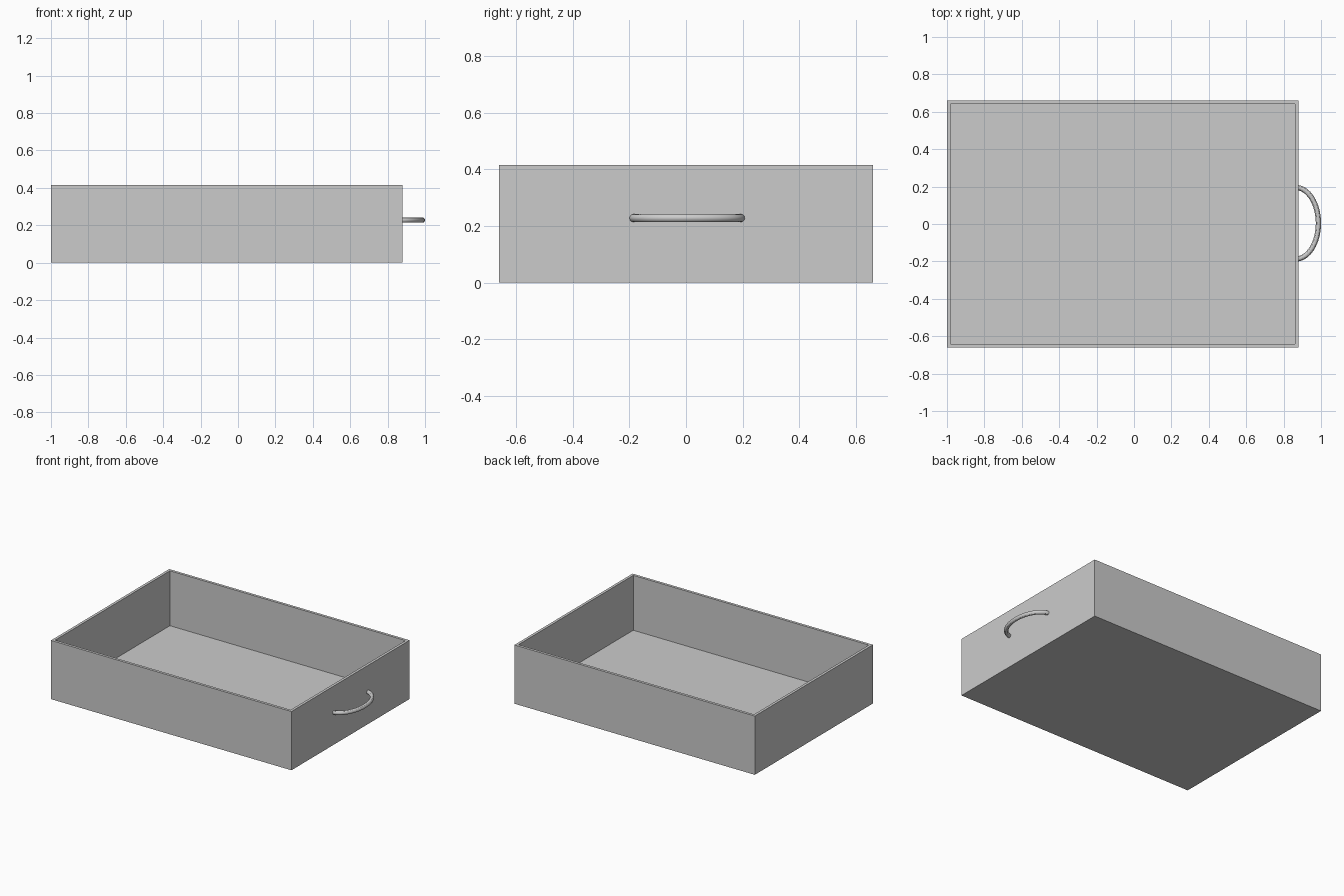
import bpy, bmesh, math

if "Cube" in bpy.data.objects:
    bpy.data.objects.remove(bpy.data.objects["Cube"])

X0, X1, Y, H, T = -1.0, 0.88, 0.66, 0.415, 0.027

# Open tray: solid box, top face inset to the rim and pushed down to the floor
bm = bmesh.new()
bmesh.ops.create_cube(bm, size=1)
for v in bm.verts:
    v.co.x = X1 if v.co.x > 0 else X0
    v.co.y = Y if v.co.y > 0 else -Y
    v.co.z = H if v.co.z > 0 else 0
bm.normal_update()
top = max(bm.faces, key=lambda f: f.calc_center_median().z)
bmesh.ops.inset_region(bm, faces=[top], thickness=T)
well = bmesh.ops.extrude_face_region(bm, geom=[top])["geom"]
bmesh.ops.translate(bm, vec=(0, 0, T - H), verts=[g for g in well if isinstance(g, bmesh.types.BMVert)])
if top.is_valid:
    bmesh.ops.delete(bm, geom=[top], context='FACES_ONLY')
bmesh.ops.recalc_face_normals(bm, faces=bm.faces)
mesh = bpy.data.meshes.new("tray_box")
bm.to_mesh(mesh)
bm.free()
bpy.context.collection.objects.link(bpy.data.objects.new("tray_box", mesh))

# Bow handle: round tube along a half ellipse, ends sunk in the wall
curve = bpy.data.curves.new("handle", 'CURVE')
curve.dimensions = '3D'
curve.bevel_depth = 0.014
curve.bevel_resolution = 4
curve.use_fill_caps = True
N = 32
path = curve.splines.new('POLY')
path.points.add(N)
for i, p in enumerate(path.points):
    a = math.pi * (i / N - 0.5)
    p.co = (0.865 + 0.121 * math.cos(a), 0.004 + 0.191 * math.sin(a), 0.228, 1)
path.use_smooth = True
handle = bpy.data.objects.new("handle", curve)
bpy.context.collection.objects.link(handle)

# Convert the handle to a smooth mesh
bpy.context.view_layer.objects.active = handle
handle.select_set(True)
bpy.ops.object.convert(target='MESH')
bpy.ops.object.shade_smooth_by_angle()
